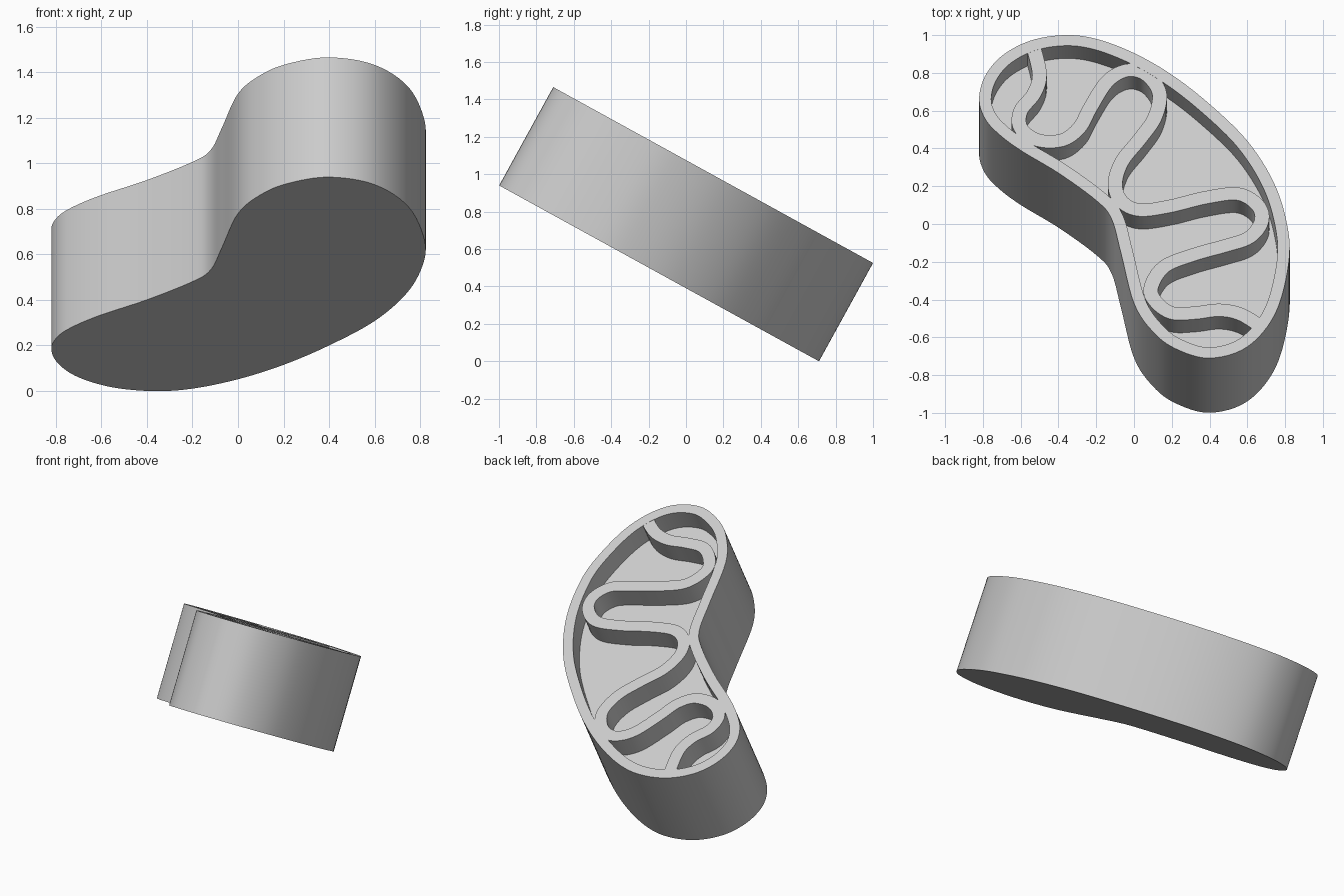
import bpy, bmesh, math
from mathutils import Vector

default = bpy.data.objects.get("Cube")
if default:
    bpy.data.objects.remove(default, do_unlink=True)

TILT = math.radians(28.8)
THICK, DEPTH, RIM, FOLD = 0.6, 0.14, 0.064, 0.077
STEPS = 6

grey = bpy.data.materials.new("light_grey")
grey.use_nodes = True
colour = (0.6, 0.6, 0.6, 1)
grey.diffuse_color = colour
grey.node_tree.nodes["Principled BSDF"].inputs["Base Color"].default_value = colour


def smooth_path(points, closed):
    """Catmull-Rom spline through plan points, unprojected onto the tilted plane."""
    pts = [Vector((x, y / math.cos(TILT))) for x, y in points]
    n = len(pts)
    get = (lambda i: pts[i % n]) if closed else (lambda i: pts[max(0, min(n - 1, i))])
    path = []
    for i in range(n if closed else n - 1):
        a, b, c, d = (get(i + k) for k in (-1, 0, 1, 2))
        for s in range(STEPS):
            t = s / STEPS
            path.append(0.5 * (2 * b + (c - a) * t + (2 * a - 5 * b + 4 * c - d) * t ** 2
                               + (3 * b - a - 3 * c + d) * t ** 3))
    if not closed:
        path.append(pts[-1])
    return path


def offset(path, distance, closed):
    """Shift a path to its left by a fixed distance."""
    n = len(path)
    result = []
    for i, p in enumerate(path):
        before = path[i - 1] if closed or i else p
        after = path[(i + 1) % n] if closed or i < n - 1 else p
        along = (after - before).normalized()
        result.append(p + Vector((-along.y, along.x)) * distance)
    return result


def ring(bm, path, z):
    return [bm.verts.new((p.x, p.y, z)) for p in path]


def bridge(bm, first, second):
    n = len(first)
    for i in range(n):
        j = (i + 1) % n
        bm.faces.new((first[i], first[j], second[j], second[i]))


def finish(name, bm):
    bmesh.ops.recalc_face_normals(bm, faces=bm.faces)
    mesh = bpy.data.meshes.new(name)
    bm.to_mesh(mesh)
    bm.free()
    mesh.materials.append(grey)
    obj = bpy.data.objects.new(name, mesh)
    bpy.context.collection.objects.link(obj)
    obj.rotation_euler.x = -TILT
    obj.location.z = 1.075
    bpy.ops.object.select_all(action='DESELECT')
    obj.select_set(True)
    bpy.context.view_layer.objects.active = obj
    bpy.ops.object.shade_smooth_by_angle(angle=math.radians(35))


# Bean-shaped body with a recessed tray, outline running counterclockwise
outline = smooth_path([
    (-.82, .66), (-.79, .56), (-.72, .48), (-.6, .39), (-.4, .27), (-.2, .125),
    (-.12, .03), (-.07, -.15), (0, -.42), (.1, -.57), (.22, -.66), (.4, -.71),
    (.6, -.65), (.75, -.47), (.82, -.2), (.81, 0), (.74, .22), (.6, .44), (.4, .635),
    (.2, .79), (0, .905), (-.2, .98), (-.37, 1), (-.55, .97), (-.7, .89), (-.79, .78)], True)
inner = offset(outline, RIM, True)
bm = bmesh.new()
loops = [ring(bm, outline, -THICK), ring(bm, outline, 0),
         ring(bm, inner, 0), ring(bm, inner, -DEPTH)]
for lower, upper in zip(loops, loops[1:]):
    bridge(bm, lower, upper)
bm.faces.new(loops[0])
bm.faces.new(loops[-1])
finish("bean_body", bm)

# Winding folded wall inside the tray
centre = smooth_path([
    (-.53, .93), (-.5, .79), (-.53, .69), (-.6, .6), (-.6, .51), (-.51, .445),
    (-.38, .445), (-.29, .51), (-.235, .61), (-.155, .74), (-.08, .8), (0, .815),
    (.08, .78), (.135, .69), (.11, .565), (.03, .45), (-.065, .33), (-.1, .21),
    (-.065, .12), (.03, .075), (.19, .095), (.375, .14), (.55, .16), (.655, .1),
    (.675, .015), (.61, -.07), (.48, -.115), (.32, -.16), (.16, -.225), (.09, -.335),
    (.115, -.41), (.2, -.47), (.32, -.47), (.45, -.455), (.56, -.475), (.655, -.53)], False)
left = offset(centre, FOLD / 2, False)
right = offset(centre, -FOLD / 2, False)
bm = bmesh.new()
strips = [ring(bm, side, z) for side, z in
          ((left, -.001), (right, -.001), (right, -DEPTH - .01), (left, -DEPTH - .01))]
for i in range(len(centre) - 1):
    bridge(bm, [s[i] for s in strips], [s[i + 1] for s in strips])
for end in (0, -1):
    bm.faces.new([s[end] for s in strips])
finish("folded_wall", bm)
